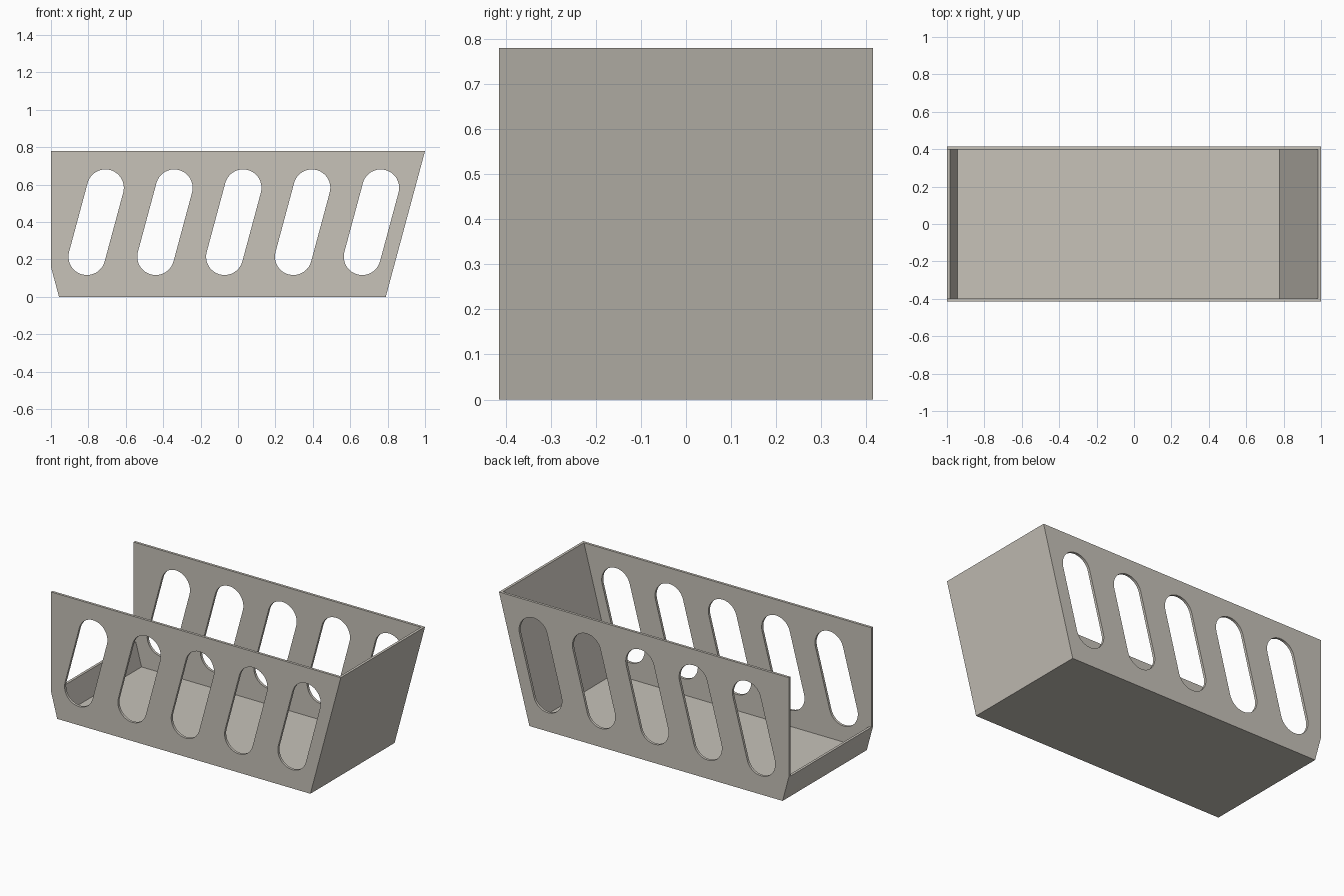
import bpy, bmesh, math

if "Cube" in bpy.data.objects:
    bpy.data.objects.remove(bpy.data.objects["Cube"])

WIDTH = 0.83      # overall depth along y
WALL = 0.016      # sheet thickness
SLOPE = 0.21 / 0.78


def prism(name, profiles, half_depth):
    """Extrude closed x-z outlines along y, centred on y = 0."""
    bm = bmesh.new()
    for pts in profiles:
        face = bm.faces.new([bm.verts.new((x, -half_depth, z)) for x, z in pts])
        ext = bmesh.ops.extrude_face_region(bm, geom=[face])
        verts = [g for g in ext["geom"] if isinstance(g, bmesh.types.BMVert)]
        bmesh.ops.translate(bm, verts=verts, vec=(0, 2 * half_depth, 0))
    bmesh.ops.recalc_face_normals(bm, faces=bm.faces)
    mesh = bpy.data.meshes.new(name)
    bm.to_mesh(mesh)
    bm.free()
    obj = bpy.data.objects.new(name, mesh)
    bpy.context.collection.objects.link(obj)
    return obj


def slot(x, z, length, radius, segments=20):
    """Round-ended slot outline leaning parallel to the sloped end wall."""
    lean = math.atan(SLOPE)
    top = (x + length * SLOPE, z + length)
    pts = []
    for (cx, cz), start in ((top, -lean), ((x, z), math.pi - lean)):
        for i in range(segments + 1):
            a = start + math.pi * i / segments
            pts.append((cx + radius * math.cos(a), cz + radius * math.sin(a)))
    return pts


# Tray body: sloped end wall on the right, small chamfered lip on the left
tray = prism("tray", [[(-0.957, 0), (0.79, 0), (1, 0.78), (-1, 0.78), (-1, 0.16)]],
             WIDTH / 2)

# Hollow: open at the top and above the left lip
hollow = prism("hollow_cutter", [[
    (-0.945, WALL), (0.778, WALL), (0.778 + SLOPE * 0.9, WALL + 0.9),
    (-1.1, WALL + 0.9), (-1.1, 0.16), (-0.984, 0.16)]], WIDTH / 2 - WALL)

# Five leaning slots through both long sides
slots = prism("slot_cutter",
              [slot(-0.808 + 0.368 * i, 0.215, 0.368, 0.0985) for i in range(5)], 0.6)

bpy.context.view_layer.objects.active = tray
for cutter in (hollow, slots):
    mod = tray.modifiers.new("cut", "BOOLEAN")
    mod.operation = "DIFFERENCE"
    mod.solver = "EXACT"
    mod.object = cutter
    bpy.ops.object.modifier_apply(modifier=mod.name)
    bpy.data.objects.remove(cutter)

# Warm grey finish
mat = bpy.data.materials.new("warm_grey")
mat.diffuse_color = (0.57, 0.54, 0.485, 1)
mat.use_nodes = True
mat.node_tree.nodes["Principled BSDF"].inputs["Base Color"].default_value = mat.diffuse_color
tray.data.materials.clear()
tray.data.materials.append(mat)
for p in tray.data.polygons:
    p.material_index = 0

bpy.ops.object.select_all(action="DESELECT")
tray.select_set(True)
bpy.ops.object.shade_smooth_by_angle(angle=math.radians(30))
